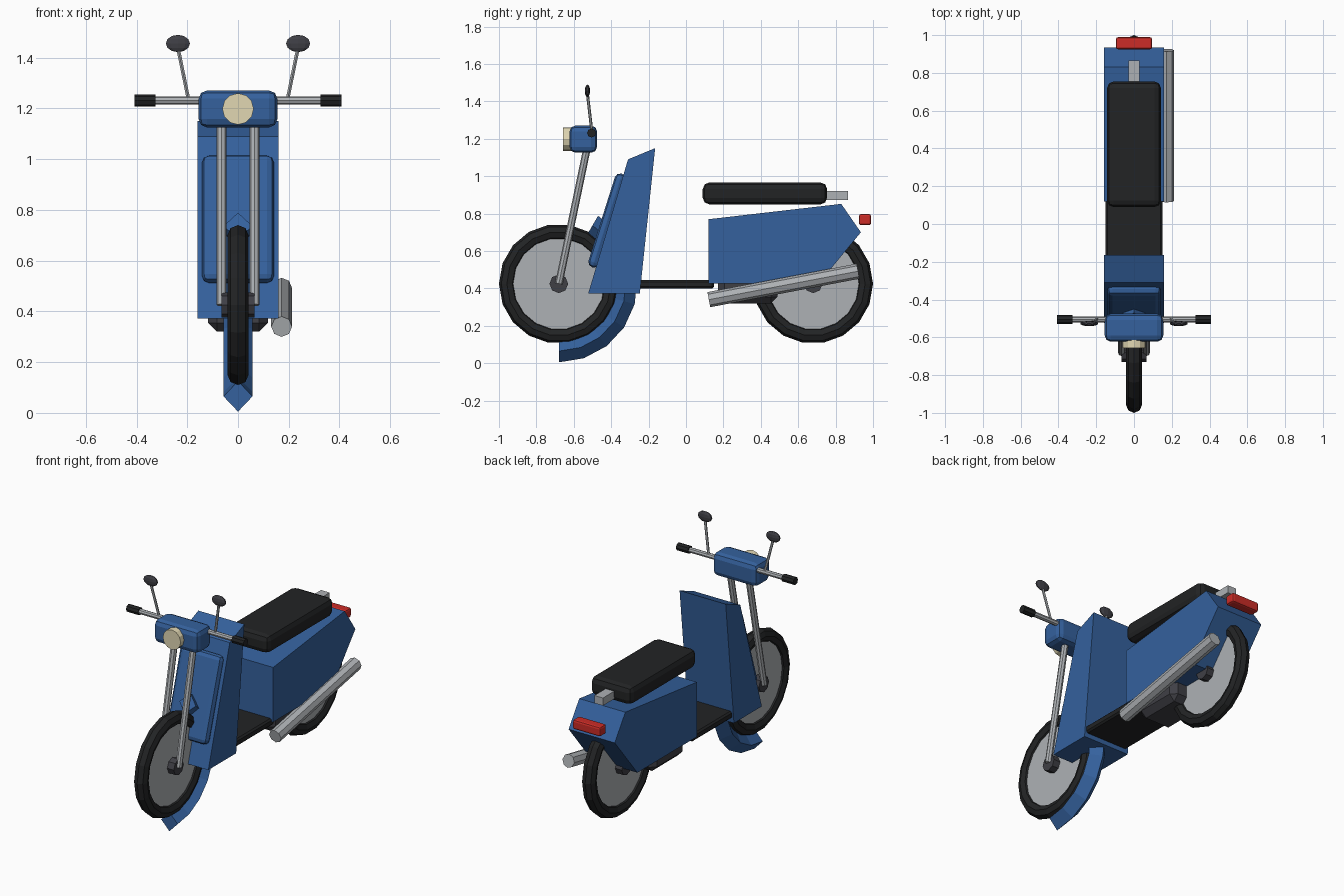
import bpy, bmesh
from math import pi, sin, cos, radians
from mathutils import Vector, Matrix

if "Cube" in bpy.data.objects:
    bpy.data.objects.remove(bpy.data.objects["Cube"])


def material(name, rgb):
    m = bpy.data.materials.new(name)
    m.diffuse_color = (*rgb, 1)
    m.use_nodes = True
    m.node_tree.nodes["Principled BSDF"].inputs["Base Color"].default_value = m.diffuse_color
    return m


BLUE = material("blue_paint", (0.035, 0.12, 0.34))
BLACK = material("black_rubber", (0.016, 0.017, 0.018))
DARK = material("dark_metal", (0.05, 0.05, 0.06))
STEEL = material("steel", (0.42, 0.44, 0.46))
CREAM = material("lamp_glass", (0.75, 0.68, 0.45))
RED = material("red_glass", (0.6, 0.025, 0.02))


def finish(bm, name, mat):
    bmesh.ops.recalc_face_normals(bm, faces=bm.faces)
    me = bpy.data.meshes.new(name)
    bm.to_mesh(me)
    bm.free()
    me.materials.append(mat)
    ob = bpy.data.objects.new(name, me)
    bpy.context.collection.objects.link(ob)
    return ob


def box(name, center, size, mat, bevel=0, segs=2, tilt=0):
    bm = bmesh.new()
    bmesh.ops.create_cube(bm, size=1)
    bmesh.ops.scale(bm, vec=size, verts=bm.verts)
    if bevel:
        bmesh.ops.bevel(bm, geom=bm.edges[:], offset=bevel, segments=segs,
                        profile=0.5, affect='EDGES')
    bm.transform(Matrix.Translation(center) @ Matrix.Rotation(tilt, 4, 'X'))
    return finish(bm, name, mat)


def rod(name, a, b, r, mat, sides=8):
    a, b = Vector(a), Vector(b)
    d = b - a
    bm = bmesh.new()
    bmesh.ops.create_cone(bm, cap_ends=True, segments=sides, radius1=r,
                          radius2=r, depth=d.length)
    bm.transform(Matrix.Translation((a + b) / 2)
                 @ d.to_track_quat('Z', 'Y').to_matrix().to_4x4())
    return finish(bm, name, mat)


def extrude_profile(name, pts, half, mat):
    bm = bmesh.new()
    f = bm.faces.new([bm.verts.new((-half, y, z)) for y, z in pts])
    ext = bmesh.ops.extrude_face_region(bm, geom=[f])
    verts = [v for v in ext["geom"] if isinstance(v, bmesh.types.BMVert)]
    bmesh.ops.translate(bm, verts=verts, vec=(2 * half, 0, 0))
    if f.is_valid and len(bm.faces) < len(pts) + 2:
        bm.faces.new([v for v in bm.verts if v not in verts])
    return finish(bm, name, mat)


def sweep_arc(name, cy, cz, R, section, a0, a1, n, mat):
    """Sweep (x, radial) section points around the x axis at (cy, cz)."""
    bm = bmesh.new()
    closed = abs(a1 - a0 - 2 * pi) < 1e-4
    rings = []
    for i in range(n if closed else n + 1):
        t = a0 + (a1 - a0) * i / n
        rings.append([bm.verts.new((x, cy + (R + r) * cos(t), cz + (R + r) * sin(t)))
                      for x, r in section])
    k = len(section)
    for i in range(n):
        p, q = rings[i], rings[(i + 1) % len(rings)]
        for j in range(k):
            bm.faces.new((p[j], p[(j + 1) % k], q[(j + 1) % k], q[j]))
    if not closed:
        bm.faces.new(rings[0])
        bm.faces.new(rings[-1])
    return finish(bm, name, mat)


# wheels: tyre, disc, hub
tyre = [(0.042 * sin(j * pi / 4), 0.042 * cos(j * pi / 4)) for j in range(8)]
WZ = 0.425
for side, y in (("front", -0.68), ("rear", 0.68)):
    sweep_arc(side + "_tyre", y, WZ, 0.278, tyre, 0, 2 * pi, 18, BLACK)
    rod(side + "_wheel_disc", (-0.02, y, WZ), (0.02, y, WZ), 0.25, STEEL, 18)
    rod(side + "_hub", (-0.065, y, WZ), (0.065, y, WZ), 0.05, DARK, 8)

# front fender with a diamond cross-section
sweep_arc("front_fender", -0.68, WZ, 0.36,
          [(0.057, 0), (0, 0.06), (-0.057, 0), (0, -0.06)],
          -pi / 2, radians(60), 8, BLUE)

# body panels
extrude_profile("leg_shield", [(-0.165, 1.15), (-0.31, 1.09), (-0.523, 0.372),
                               (-0.247, 0.372)], 0.16, BLUE)
box("shield_panel", (-0.0, -0.422, 0.763), (0.283, 0.06, 0.525), BLUE, 0.028, 2,
    radians(-17.5))
box("floorboard", (0, -0.075, 0.4225), (0.3, 0.45, 0.046), BLACK, 0.01, 1)
extrude_profile("rear_body", [(0.12, 0.77), (0.83, 0.852), (0.935, 0.70),
                              (0.71, 0.427), (0.12, 0.427)], 0.16, BLUE)
box("engine", (0, 0.33, 0.41), (0.236, 0.32, 0.18), DARK, 0.035, 1)

# seat, rack and tail lamp
box("seat", (0, 0.422, 0.908), (0.286, 0.665, 0.117), BLACK, 0.035, 2)
box("rear_rack", (0, 0.76, 0.896), (0.06, 0.212, 0.048), STEEL)
box("tail_lamp", (0, 0.957, 0.768), (0.192, 0.065, 0.06), RED, 0.012, 2)

# exhaust pipe
rod("exhaust", (0.172, 0.122, 0.34), (0.172, 0.92, 0.492), 0.041, STEEL, 8)

# steering head
box("headset", (0, -0.549, 1.198), (0.31, 0.148, 0.145), BLUE, 0.032, 2)
rod("headlamp", (0, -0.657, 1.198), (0, -0.59, 1.198), 0.062, CREAM, 12)
rod("handlebar", (-0.4, -0.505, 1.231), (0.4, -0.505, 1.231), 0.016, STEEL, 8)

# paired parts: fork legs, grips, mirrors
for side, s in (("left", -1), ("right", 1)):
    rod(side + "_fork_leg", (s * 0.065, -0.68, 0.425), (s * 0.065, -0.525, 1.17),
        0.02, STEEL)
    rod(side + "_grip", (s * 0.325, -0.505, 1.231), (s * 0.407, -0.505, 1.231),
        0.024, BLACK)
    rod(side + "_mirror_stem", (s * 0.195, -0.503, 1.235), (s * 0.237, -0.527, 1.44),
        0.008, STEEL, 6)
    bm = bmesh.new()
    bmesh.ops.create_uvsphere(bm, u_segments=10, v_segments=6, radius=1)
    bm.transform(Matrix.Translation((s * 0.237, -0.527, 1.456))
                 @ Matrix.Diagonal((0.05, 0.014, 0.034, 1)))
    finish(bm, side + "_mirror", DARK)
